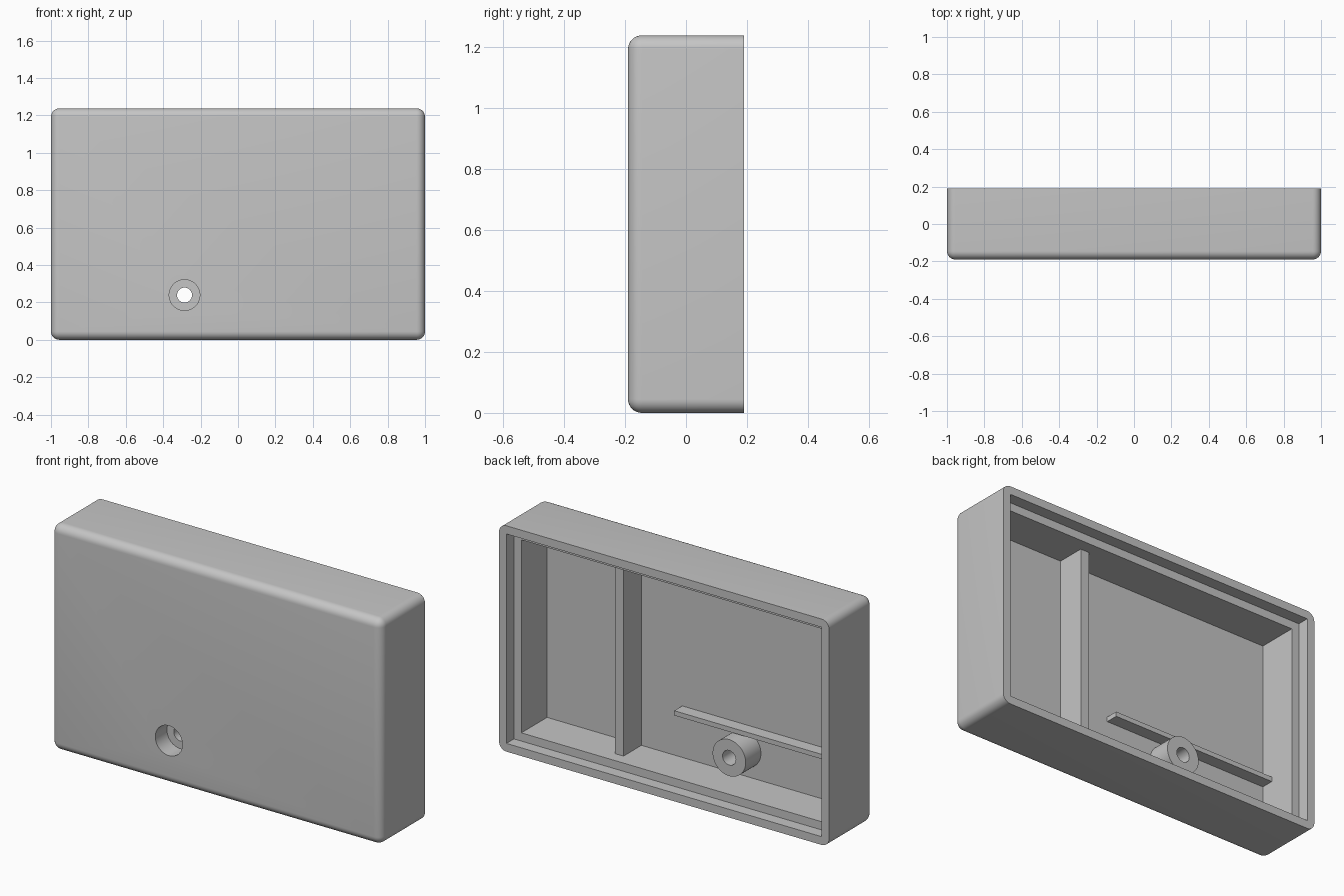
import bpy
import bmesh
from math import radians
from mathutils import Matrix, Vector

if "Cube" in bpy.data.objects:
    bpy.data.objects.remove(bpy.data.objects["Cube"])

# Main sizes
HEIGHT, BACK, FRONT = 1.237, 0.19, -0.19
LIP = 0.045          # thickness of rim and of ledge
LEDGE_Y = 0.125      # depth position of the ledge
FLOOR_Y = -0.097     # inner face of the front panel
HOLE_X, HOLE_Z = -0.286, 0.239

grey = bpy.data.materials.new("light_grey")
grey.use_nodes = True
colour = (0.56, 0.56, 0.56, 1)
grey.diffuse_color = colour
grey.node_tree.nodes["Principled BSDF"].inputs["Base Color"].default_value = colour


def finish(name, bm):
    mesh = bpy.data.meshes.new(name)
    bm.to_mesh(mesh)
    bm.free()
    mesh.materials.append(grey)
    obj = bpy.data.objects.new(name, mesh)
    bpy.context.collection.objects.link(obj)
    return obj


def box(name, x, y, z, radius=0):
    """Box from ranges; a radius rounds every edge except the back ones."""
    bm = bmesh.new()
    size = Vector((x[1] - x[0], y[1] - y[0], z[1] - z[0]))
    centre = Vector((sum(x), sum(y), sum(z))) / 2
    bmesh.ops.create_cube(bm, size=1, matrix=Matrix.Translation(centre) @ Matrix.Diagonal(size).to_4x4())
    if radius:
        edges = [e for e in bm.edges if min(v.co.y for v in e.verts) < y[1] - 0.01]
        bmesh.ops.bevel(bm, geom=edges, offset=radius, segments=8, profile=0.5, affect='EDGES')
    return finish(name, bm)


def cylinder(name, radius, y):
    """Cylinder along y on the screw axis."""
    bm = bmesh.new()
    place = Matrix.Translation((HOLE_X, sum(y) / 2, HOLE_Z)) @ Matrix.Rotation(radians(90), 4, 'X')
    bmesh.ops.create_cone(bm, cap_ends=True, segments=64, radius1=radius, radius2=radius,
                          depth=y[1] - y[0], matrix=place)
    return finish(name, bm)


def select(obj):
    bpy.ops.object.select_all(action='DESELECT')
    obj.select_set(True)
    bpy.context.view_layer.objects.active = obj


def cut(obj, cutters):
    select(obj)
    for cutter in cutters:
        mod = obj.modifiers.new("cut", 'BOOLEAN')
        mod.operation, mod.solver, mod.object = 'DIFFERENCE', 'EXACT', cutter
        bpy.ops.object.modifier_apply(modifier=mod.name)


def inset_box(name, inset, y):
    return box(name, (inset - 1, 1 - inset), y, (inset, HEIGHT - inset))


# Rounded shell, open at the back
shell = box("shell", (-1, 1), (FRONT, BACK), (0, HEIGHT), LIP)

# Cutters for the lid recess, cavity and screw hole
lid_recess = inset_box("lid_recess_cutter", LIP, (LEDGE_Y, BACK + 0.1))
cavity = inset_box("cavity_cutter", 2 * LIP, (FLOOR_Y, BACK + 0.1))
counterbore = cylinder("counterbore_cutter", 0.082, (FRONT - 0.1, -0.09))
bore = cylinder("bore_cutter", 0.04, (FRONT - 0.1, BACK))
cutters = [lid_recess, cavity, counterbore, bore]
cut(shell, cutters)

# Screw boss behind the hole
boss = cylinder("screw_boss", 0.1, (FLOOR_Y, 0.035))
cut(boss, [counterbore, bore])

# Full-height partition and thin rib on the inner panel
inner = 2 * LIP
partition = box("partition", (0.338, 0.391), (FLOOR_Y, 0.058), (inner, HEIGHT - inner))
rib = box("rib", (inner - 1, 0.091), (FLOOR_Y, -0.028), (0.346, 0.372))

for cutter in cutters:
    bpy.data.objects.remove(cutter)

for part in (shell, boss):
    select(part)
    bpy.ops.object.shade_smooth_by_angle(angle=radians(30))
